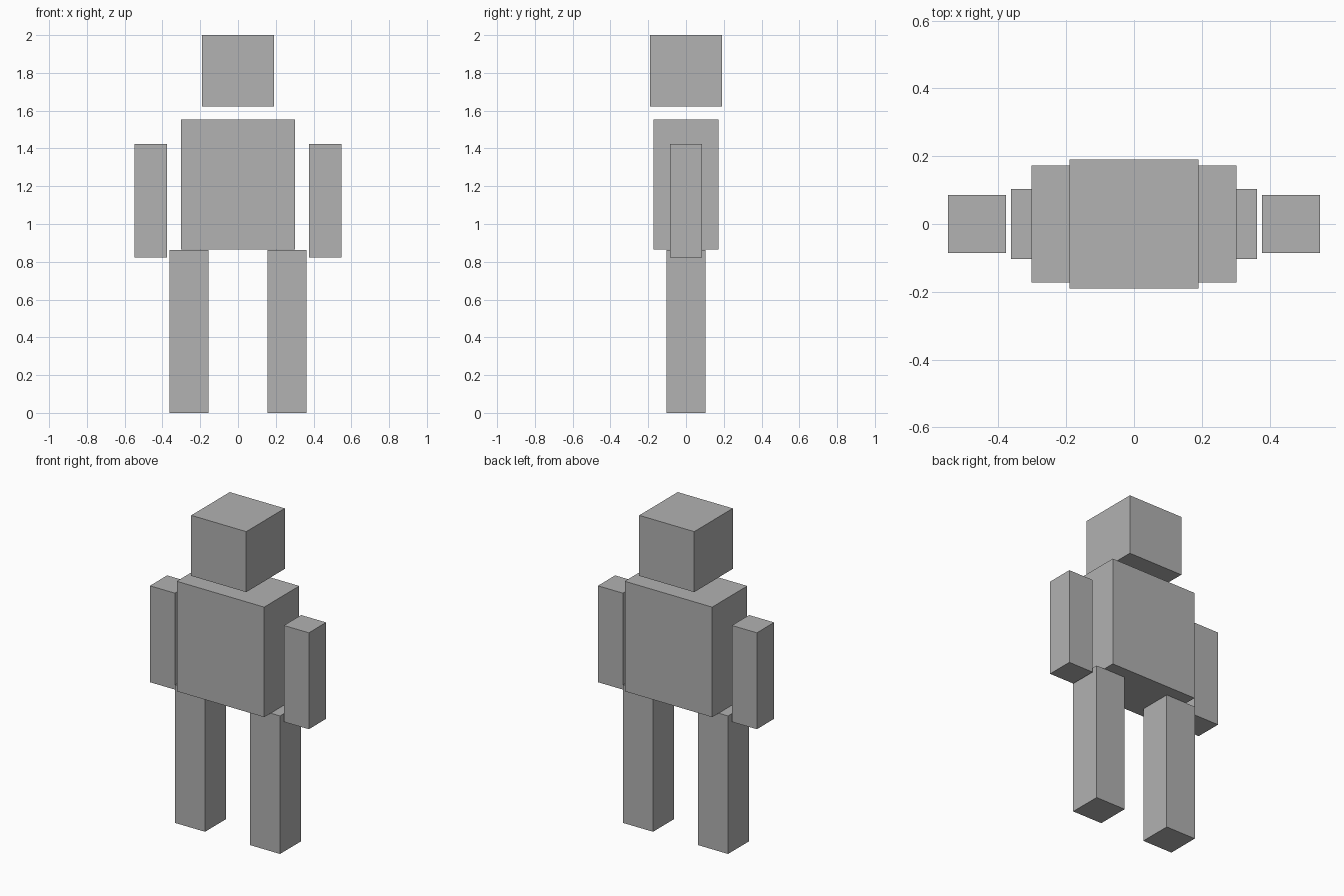
import bpy

# Remove the default cube
cube = bpy.data.objects.get("Cube")
if cube:
    bpy.data.objects.remove(cube, do_unlink=True)

# Single flat grey
grey = bpy.data.materials.new("plain_grey")
grey.use_nodes = True
colour = (0.445, 0.445, 0.445, 1)
grey.diffuse_color = colour
for node in grey.node_tree.nodes:
    if node.type == 'BSDF_PRINCIPLED':
        node.inputs["Base Color"].default_value = colour


def box(name, x, width, depth, bottom, top):
    """Upright block centred on y = 0, spanning bottom to top."""
    bpy.ops.mesh.primitive_cube_add(size=1, location=(x, 0, (bottom + top) / 2))
    obj = bpy.context.object
    obj.name = obj.data.name = name
    obj.scale = (width, depth, top - bottom)
    bpy.ops.object.transform_apply(location=False, rotation=False, scale=True)
    obj.data.materials.append(grey)
    return obj


# Head floats above the torso
box("head", 0, 0.38, 0.38, 1.622, 2.0)
box("torso", 0, 0.604, 0.346, 0.865, 1.552)

# Paired limbs
for side, sign in (("left", 1), ("right", -1)):
    box(side + "_arm", sign * 0.463, 0.172, 0.17, 0.822, 1.424)
    box(side + "_leg", sign * 0.259, 0.207, 0.206, 0.0, 0.862)
